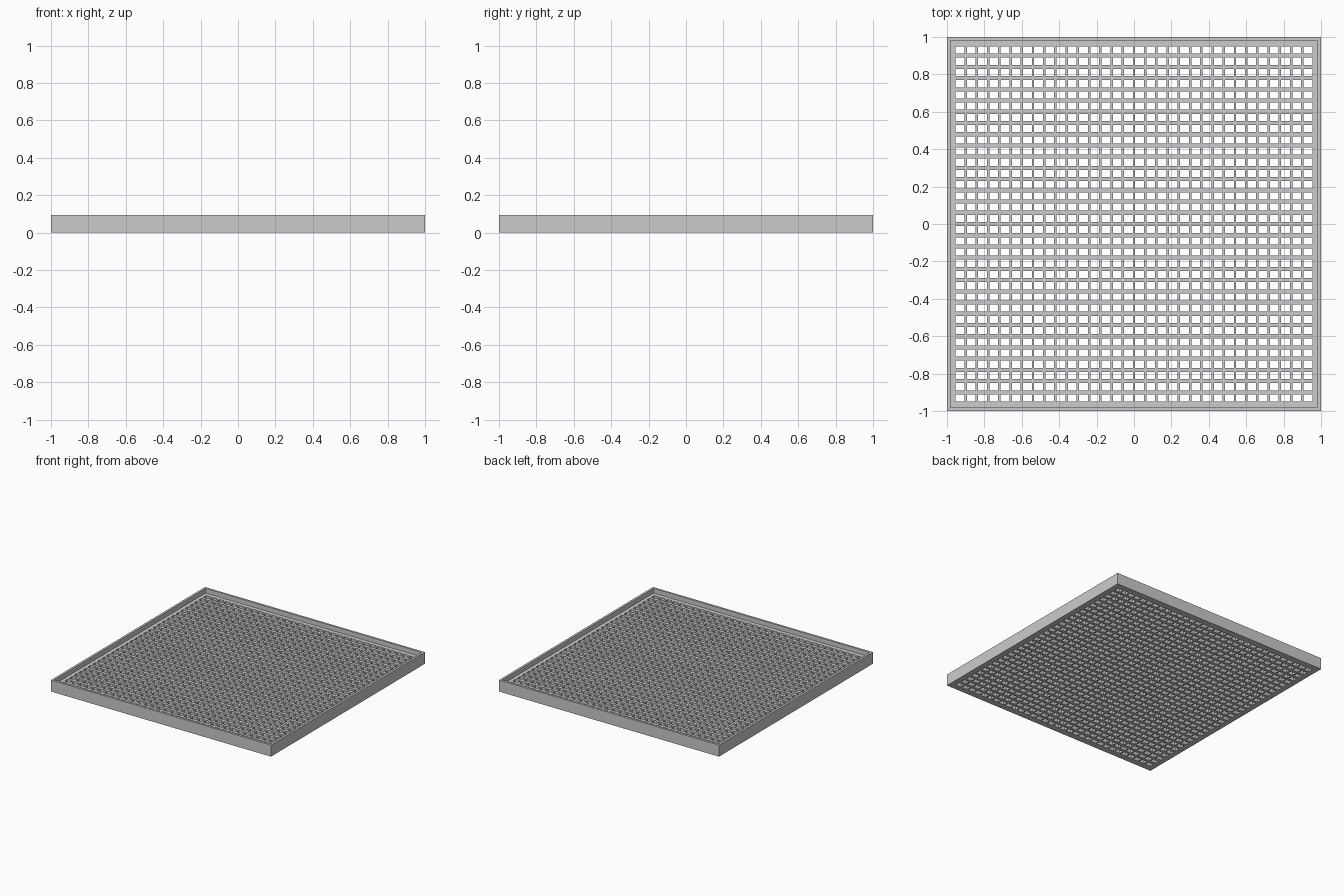
import bpy
import bmesh

if "Cube" in bpy.data.objects:
    bpy.data.objects.remove(bpy.data.objects["Cube"], do_unlink=True)

HEIGHT = 0.095      # full rim height
WALL = 0.018        # rim thickness
PLATE = 0.057       # perforated floor thickness
COUNT = 32          # holes per side
PITCH = 0.06
HOLE_X, HOLE_Y = 0.047, 0.038

grey = bpy.data.materials.new("light_grey")
grey.use_nodes = True
colour = (0.6, 0.6, 0.6, 1)
grey.diffuse_color = colour
grey.node_tree.nodes["Principled BSDF"].inputs["Base Color"].default_value = colour


def cut_lines(limit, hole):
    """Grid lines from edge to edge, with a pair of lines round every hole."""
    lines = [-limit]
    for i in range(COUNT):
        centre = (i - (COUNT - 1) / 2) * PITCH
        lines += [centre - hole / 2, centre + hole / 2]
    return lines + [limit]


def sheet(name, xs, ys, thickness):
    """Flat sheet on z = 0 with every odd/odd cell left open, then thickened."""
    bm = bmesh.new()
    rows = [[bm.verts.new((x, y, 0)) for x in xs] for y in ys]
    for j in range(len(ys) - 1):
        for i in range(len(xs) - 1):
            if i % 2 and j % 2:
                continue
            bm.faces.new((rows[j][i], rows[j][i + 1],
                          rows[j + 1][i + 1], rows[j + 1][i]))
    mesh = bpy.data.meshes.new(name)
    bm.to_mesh(mesh)
    bm.free()
    mesh.materials.append(grey)
    obj = bpy.data.objects.new(name, mesh)
    bpy.context.collection.objects.link(obj)
    solid = obj.modifiers.new("thickness", "SOLIDIFY")
    solid.thickness = thickness
    solid.offset = 1
    return obj


# Raised square rim: one big opening
inner = 1 - WALL
edges = [-1, -inner, inner, 1]
sheet("rim", edges, edges, HEIGHT)

# Perforated floor, flush with the bottom of the rim
sheet("mesh_floor", cut_lines(inner, HOLE_X), cut_lines(inner, HOLE_Y), PLATE)
